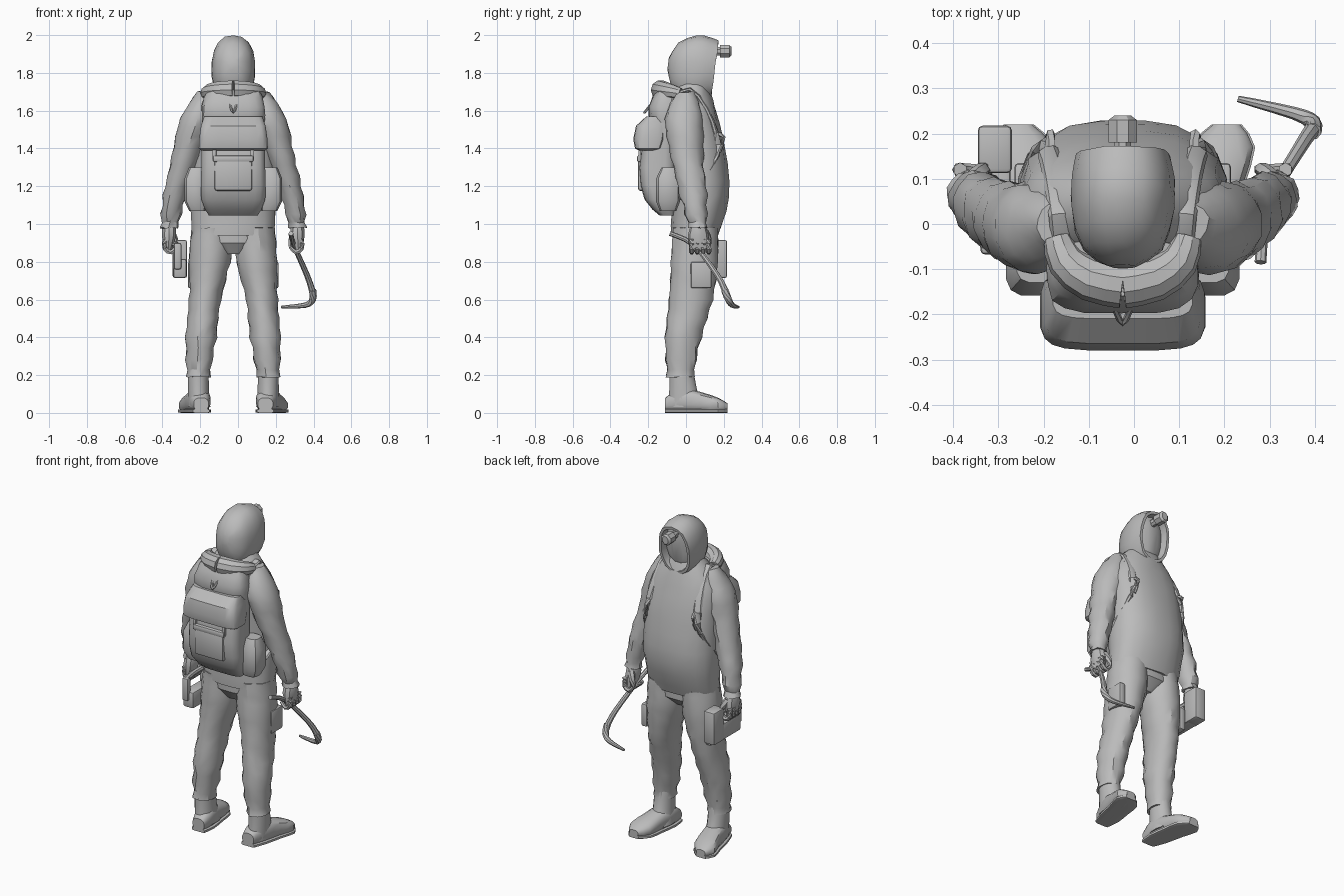
import bpy, bmesh, math, random
from mathutils import Vector

random.seed(4)
if "Cube" in bpy.data.objects:
    bpy.data.objects.remove(bpy.data.objects["Cube"])

MIDDLE = -.025  # the body's plane of symmetry

grey = bpy.data.materials.new("plain_grey")
grey.use_nodes = True
tone = (.5, .5, .5, 1)
grey.diffuse_color = tone
grey.node_tree.nodes["Principled BSDF"].inputs["Base Color"].default_value = tone


def finish(name, bm):
    mesh = bpy.data.meshes.new(name)
    bm.to_mesh(mesh)
    bm.free()
    mesh.materials.append(grey)
    mesh.shade_smooth()
    mesh.set_sharp_from_angle(angle=math.radians(32))
    part = bpy.data.objects.new(name, mesh)
    bpy.context.collection.objects.link(part)
    return part


def spline(rows, steps):
    """Smooth curve through a few rows of numbers."""
    rows = [Vector(row) for row in rows]
    padded = [rows[0]] + rows + [rows[-1]]
    result = []
    for before, start, end, after in zip(padded, padded[1:], padded[2:], padded[3:]):
        for step in range(steps):
            t = step / steps
            leave, arrive = (end - before) / 2, (after - start) / 2
            gap = end - start
            result.append(start + t * leave + t * t * (3 * gap - 2 * leave - arrive)
                          + t * t * t * (leave + arrive - 2 * gap))
    return result + [rows[-1]]


def skin(name, rings, insets=()):
    """Bridge equal rings of points, cap the ends and inset the last cap."""
    bm = bmesh.new()
    loops = [[bm.verts.new(point) for point in ring] for ring in rings]
    for a, b in zip(loops, loops[1:]):
        for i in range(len(a)):
            bm.faces.new((a[i - 1], a[i], b[i], b[i - 1]))
    bm.faces.new(loops[0])
    cap = bm.faces.new(loops[-1])
    bmesh.ops.recalc_face_normals(bm, faces=bm.faces)
    for thickness, depth in insets:
        bmesh.ops.inset_region(bm, faces=[cap], thickness=thickness, depth=depth)
    return finish(name, bm)


def key(at, half, low, high, x=0):
    """Cross-section at a place: half width, and reach on the other axis."""
    return at, half, low, high, x


def power_wave(value, power):
    return math.copysign(abs(value) ** (2 / power), value)


def loft(name, keys, side=1, axis="z", sides=16, power=2, steps=1,
         folds=0, rough=0, shear=0, insets=()):
    """Superellipse sections along an axis; folds grow towards the end."""
    rings = []
    rows = spline(keys, steps)
    for k, (at, half, low, high, x) in enumerate(rows):
        swell = folds * (-1) ** k * k / len(rows)
        ring = []
        for i in range(sides):
            angle = math.tau * (i + .5) / sides
            u = x + (half + swell) * power_wave(math.cos(angle), power)
            v = (low + high) / 2 + ((high - low) / 2 + swell) * power_wave(math.sin(angle), power)
            u = side * u + MIDDLE
            point = Vector((u, v, at)) if axis == "z" else Vector((u, at + shear * (v - 1.8), v))
            ring.append(point + Vector([random.uniform(-rough, rough) for _ in "xyz"]))
        rings.append(ring)
    return skin(name, rings, insets)


def tube(name, points, radius, tip=None, side=1, sides=8, steps=3, flat=1):
    """Sweep a round or flattened section along a curve, thinning to the tip."""
    path = [Vector((side * p.x + MIDDLE, p.y, p.z)) for p in spline(points, steps)]
    last = len(path) - 1
    tip = radius if tip is None else tip
    rings = []
    for k, centre in enumerate(path):
        turn = (path[min(k + 1, last)] - path[max(k - 1, 0)]).to_track_quat("Z", "Y")
        r = radius + (tip - radius) * (k / last) ** 2
        angles = [math.tau * i / sides for i in range(sides)]
        rings.append([centre + turn @ Vector((r * math.cos(a), r * flat * math.sin(a), 0)) for a in angles])
    return skin(name, rings)


def box(name, centre, size, side=1, bevel=.01):
    bm = bmesh.new()
    bmesh.ops.create_cube(bm, size=1)
    bmesh.ops.scale(bm, vec=size, verts=bm.verts)
    bmesh.ops.bevel(bm, geom=bm.edges[:], offset=bevel, segments=2, affect="EDGES", profile=.5)
    part = finish(name, bm)
    part.location = (side * centre[0] + MIDDLE, centre[1], centre[2])
    return part


# Jacket and seat of the trousers
loft("jacket", [
    key(at=.94, half=.22, low=-.08, high=.17),
    key(at=1.15, half=.23, low=-.08, high=.23),
    key(at=1.4, half=.23, low=-.09, high=.21),
    key(at=1.6, half=.21, low=-.1, high=.16),
    key(at=1.75, half=.1, low=-.04, high=.11),
], sides=20, power=2.3, steps=3, rough=.003)
loft("trouser_seat", [
    key(at=.84, half=.06, low=-.03, high=.1),
    key(at=.9, half=.17, low=-.07, high=.16),
    key(at=1, half=.21, low=-.07, high=.16),
], power=2.3)

# Hood with a sunken face opening, lofted from the back of the head forward
loft("hood", [
    key(at=-.1, half=.03, low=1.82, high=1.88),
    key(at=-.06, half=.09, low=1.71, high=1.96),
    key(at=.03, half=.115, low=1.64, high=2),
    key(at=.1, half=.115, low=1.65, high=1.99),
    key(at=.15, half=.105, low=1.67, high=1.97),
], axis="y", sides=18, power=2.3, steps=2, rough=.002, shear=.13,
    insets=[(.016, 0), (.006, -.045), (.04, .02)])

# Headlamp
loft("headlamp_mount", [key(at=y, half=.02, low=1.89, high=1.94) for y in (.12, .19)], axis="y", sides=8)
loft("headlamp", [
    key(at=.18, half=.034, low=1.88, high=1.95),
    key(at=.23, half=.034, low=1.88, high=1.95),
    key(at=.24, half=.02, low=1.89, high=1.94),
], axis="y", sides=8)

foot = [
    key(at=-.11, x=.17, half=.04, low=.01, high=.08),
    key(at=-.03, x=.18, half=.06, low=0, high=.13),
    key(at=.08, x=.2, half=.065, low=0, high=.11),
    key(at=.17, x=.22, half=.07, low=0, high=.08),
    key(at=.22, x=.23, half=.03, low=.01, high=.05),
]

for side, tag in ((1, "_left"), (-1, "_right")):
    # Trouser leg, creased towards the ankle
    loft("trouser_leg" + tag, [
        key(at=.98, x=.11, half=.11, low=-.07, high=.17),
        key(at=.8, x=.125, half=.11, low=-.08, high=.17),
        key(at=.6, x=.15, half=.085, low=-.09, high=.14),
        key(at=.4, x=.17, half=.08, low=-.11, high=.08),
        key(at=.19, x=.185, half=.06, low=-.1, high=.04),
    ], side, steps=4, folds=.006, rough=.004)

    # Boot: shaft, foot and sole
    loft("boot_shaft" + tag, [
        key(at=.24, x=.185, half=.056, low=-.09, high=.04),
        key(at=.12, x=.185, half=.057, low=-.09, high=.06),
        key(at=.03, x=.18, half=.06, low=-.1, high=.1),
    ], side, steps=2)
    loft("boot_foot" + tag, foot, side, axis="y", sides=14, power=2.6, steps=2)
    loft("boot_sole" + tag, [key(at, half + .004, 0, .02, x) for at, half, low, high, x in foot],
         side, axis="y", sides=12, power=6, steps=2)

    # Sleeve, creased towards the cuff
    loft("sleeve" + tag, [
        key(at=1.7, x=.14, half=.05, low=-.05, high=.05),
        key(at=1.56, x=.19, half=.09, low=-.11, high=.09),
        key(at=1.36, x=.25, half=.075, low=-.08, high=.09),
        key(at=1.15, x=.31, half=.06, low=-.03, high=.11),
        key(at=.98, x=.34, half=.045, low=.02, high=.11),
    ], side, sides=14, steps=4, folds=.006, rough=.004)

    # Gloved hand: palm, four curled fingers and a thumb
    loft("palm" + tag, [
        key(at=1, x=.34, half=.034, low=.03, high=.1),
        key(at=.94, x=.34, half=.04, low=.01, high=.12),
        key(at=.86, x=.345, half=.02, low=.02, high=.12),
    ], side, sides=10, steps=2)
    for finger in range(4):
        y = .03 * (finger + 1)
        tube("finger" + tag, [(.36, y, .92), (.36, y, .87), (.33, y, .85), (.3, y, .88)],
             radius=.016, tip=.009, side=side, sides=6, steps=2)
    tube("thumb" + tag, [(.33, .1, .96), (.31, .12, .92), (.3, .12, .88)],
         radius=.02, tip=.009, side=side, sides=6, steps=2)

    # Shoulder strap and its loose end
    tube("shoulder_strap" + tag, [
        (.13, -.11, 1.62), (.14, .02, 1.71), (.16, .14, 1.54), (.18, .16, 1.36), (.22, .03, 1.18), (.2, -.08, 1.12),
    ], radius=.024, side=side, flat=.55)
    tube("strap_end" + tag, [(.16, .16, 1.48), (.16, .2, 1.46), (.17, .18, 1.38)],
         radius=.012, tip=.006, side=side, sides=5, steps=2)

    # Trouser pocket, pack side pocket and lid clip
    box("thigh_pocket" + tag, (.22, .08, .73), (.04, .11, .14), side)
    loft("pack_side_pocket" + tag, [
        key(at=1.07, x=.19, half=.045, low=-.14, high=-.05),
        key(at=1.12, x=.2, half=.06, low=-.16, high=-.03),
        key(at=1.24, x=.2, half=.06, low=-.16, high=-.03),
        key(at=1.3, x=.19, half=.045, low=-.13, high=-.05),
    ], side, sides=12, power=3)
    box("lid_clip" + tag, (.1, -.245, 1.37), (.02, .015, .06), side, bevel=.003)

# Backpack
loft("pack_body", [
    key(at=1.045, half=.13, low=-.14, high=-.06),
    key(at=1.13, half=.17, low=-.22, high=-.05),
    key(at=1.3, half=.17, low=-.25, high=-.05),
    key(at=1.54, half=.165, low=-.21, high=-.05),
], sides=20, power=4, steps=2)
loft("pack_lid", [
    key(at=1.39, half=.17, low=-.25, high=-.15),
    key(at=1.4, half=.184, low=-.27, high=-.12),
    key(at=1.45, half=.182, low=-.28, high=-.1),
    key(at=1.52, half=.172, low=-.265, high=-.1),
    key(at=1.57, half=.155, low=-.21, high=-.1),
], sides=20, power=4.5)
loft("pack_top", [
    key(at=1.54, half=.165, low=-.19, high=-.02),
    key(at=1.62, half=.17, low=-.2, high=-.02),
    key(at=1.71, half=.14, low=-.16, high=-.03),
], sides=18, power=3, steps=2, rough=.003)
box("front_pocket", (0, -.225, 1.26), (.2, .06, .17), bevel=.015)
box("front_pocket_flap", (0, -.235, 1.345), (.215, .05, .035))
tube("carry_loop", [(-.02, -.18, 1.64), (0, -.22, 1.59), (.02, -.18, 1.64)], radius=.007, sides=6)

# Rolled collar, an arc behind the neck that thins at its ends
arc = [math.pi * k / 6 for k in range(7)]
for side, tag in ((1, "_left"), (-1, "_right")):
    tube("rolled_collar" + tag, [(.145 * math.cos(a), -.03 - .105 * math.sin(a), 1.69 + .02 * math.sin(a))
                                 for a in arc[3::-1]], radius=.052, tip=.03, side=side, sides=10, steps=2)

# Crowbar: straight shaft, then a bend and hooked claw
tube("crowbar_shaft", [(.305, -.085, .95), (.32, .04, .89), (.39, .165, .73), (.42, .21, .64)],
     radius=.013, tip=.018)
tube("crowbar_claw", [(.42, .205, .65), (.42, .225, .6), (.38, .245, .57), (.255, .277, .56)],
     radius=.02, tip=.007)

# Lantern: lamp head, battery case, rear post and grip
box("lantern_head", (.283, .165, .815), (.075, .105, .2), side=-1)
box("lantern_case", (.283, .05, .765), (.07, .2, .1), side=-1)
box("lantern_rear_post", (.295, -.05, .83), (.04, .035, .14), side=-1)
tube("lantern_grip", [(.3, -.05, .885), (.31, .05, .89), (.3, .15, .895)], radius=.016, side=-1)
